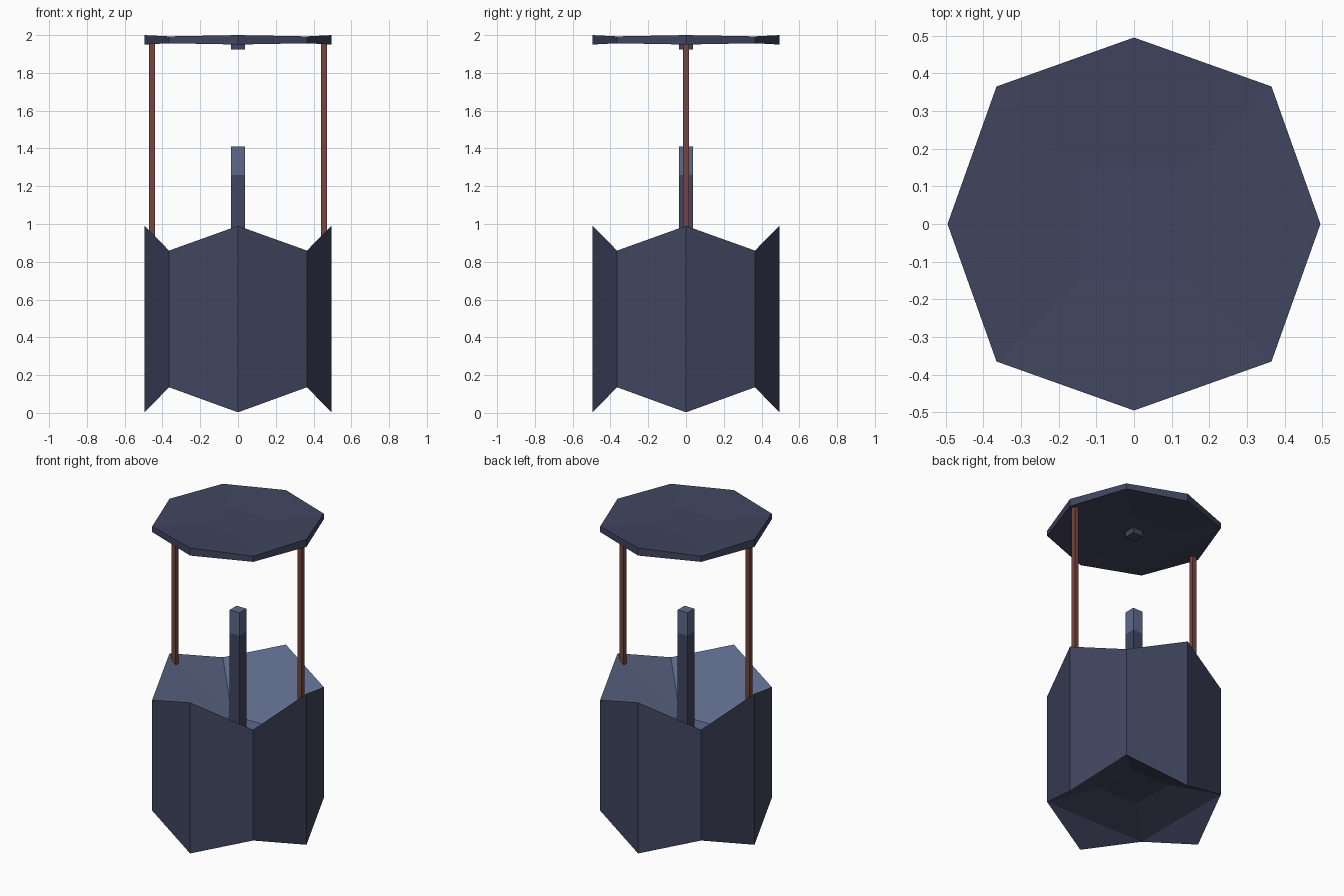
import bpy, bmesh, math

if "Cube" in bpy.data.objects:
    bpy.data.objects.remove(bpy.data.objects["Cube"])


def material(name, rgb):
    m = bpy.data.materials.new(name)
    m.diffuse_color = (*rgb, 1.0)
    m.use_nodes = True
    m.node_tree.nodes["Principled BSDF"].inputs["Base Color"].default_value = m.diffuse_color
    return m


SLATE = material("dark slate blue", (0.053, 0.060, 0.115))
PALE = material("pale slate blue", (0.109, 0.144, 0.255))
WOOD = material("reddish brown", (0.180, 0.061, 0.048))

CARDINAL, DIAGONAL, INNER = 0.495, 0.365, 0.145


def finish(name, bm, mats):
    me = bpy.data.meshes.new(name)
    bm.to_mesh(me)
    bm.free()
    for m in mats:
        me.materials.append(m)
    ob = bpy.data.objects.new(name, me)
    bpy.context.collection.objects.link(ob)
    return ob


def box(name, x, half, z0, z1, mat):
    bm = bmesh.new()
    bmesh.ops.create_cube(bm, size=1)
    for v in bm.verts:
        v.co.x = x + v.co.x * 2 * half
        v.co.y *= 2 * half
        v.co.z = z0 + (v.co.z + 0.5) * (z1 - z0)
    return finish(name, bm, [mat])


def dished_octagon(name, z0, height, mats):
    """Eight-sided drum with raised cardinal corners and dished ends."""
    bm = bmesh.new()

    def ring(z_card, z_diag):
        out = []
        for i in range(8):
            a = i * math.pi / 4
            r = CARDINAL if i % 2 == 0 else DIAGONAL * math.sqrt(2)
            z = z_card if i % 2 == 0 else z_diag
            out.append(bm.verts.new((r * math.cos(a), r * math.sin(a), z0 + z * height)))
        return out

    def square(z):
        return [bm.verts.new((INNER * sx, INNER * sy, z0 + z * height))
                for sx, sy in ((1, 1), (-1, 1), (-1, -1), (1, -1))]

    low, high = ring(0.003, 0.137), ring(1.0, 0.868)
    floor, under = square(0.63), square(0.22)

    # outer walls
    for i in range(8):
        j = (i + 1) % 8
        bm.faces.new((low[i], low[j], high[j], high[i]))

    inside = [bm.faces.new(floor)]
    bm.faces.new(under[::-1])
    for k in range(4):
        c, d0, d1 = 2 * k, (2 * k - 1) % 8, 2 * k + 1
        a, b = (k - 1) % 4, k
        # upper bowl
        inside.append(bm.faces.new((high[c], floor[b], floor[a])))
        inside.append(bm.faces.new((high[c], high[d1], floor[b])))
        inside.append(bm.faces.new((high[d0], high[c], floor[a])))
        # underside
        bm.faces.new((low[d0], low[d1], low[c]))
        bm.faces.new((low[d0], under[a], under[b], low[d1]))
    bmesh.ops.recalc_face_normals(bm, faces=bm.faces)
    for f in inside:
        f.material_index = len(mats) - 1
    return finish(name, bm, mats)


# basin with pale inside, and the thin roof of the same form
dished_octagon("basin", 0.0, 0.99, [SLATE, PALE])
dished_octagon("roof", 1.95, 0.05, [SLATE])

# central pillar with pale tip, and peg under the roof
box("pillar", 0, 0.036, 0.4, 1.26, SLATE)
box("pillar_tip", 0, 0.036, 1.26, 1.41, PALE)
box("roof_peg", 0, 0.036, 1.925, 1.97, SLATE)

# side posts
for side, x in (("left", -0.455), ("right", 0.455)):
    box(side + "_post", x, 0.015, 0.8, 1.97, WOOD)
